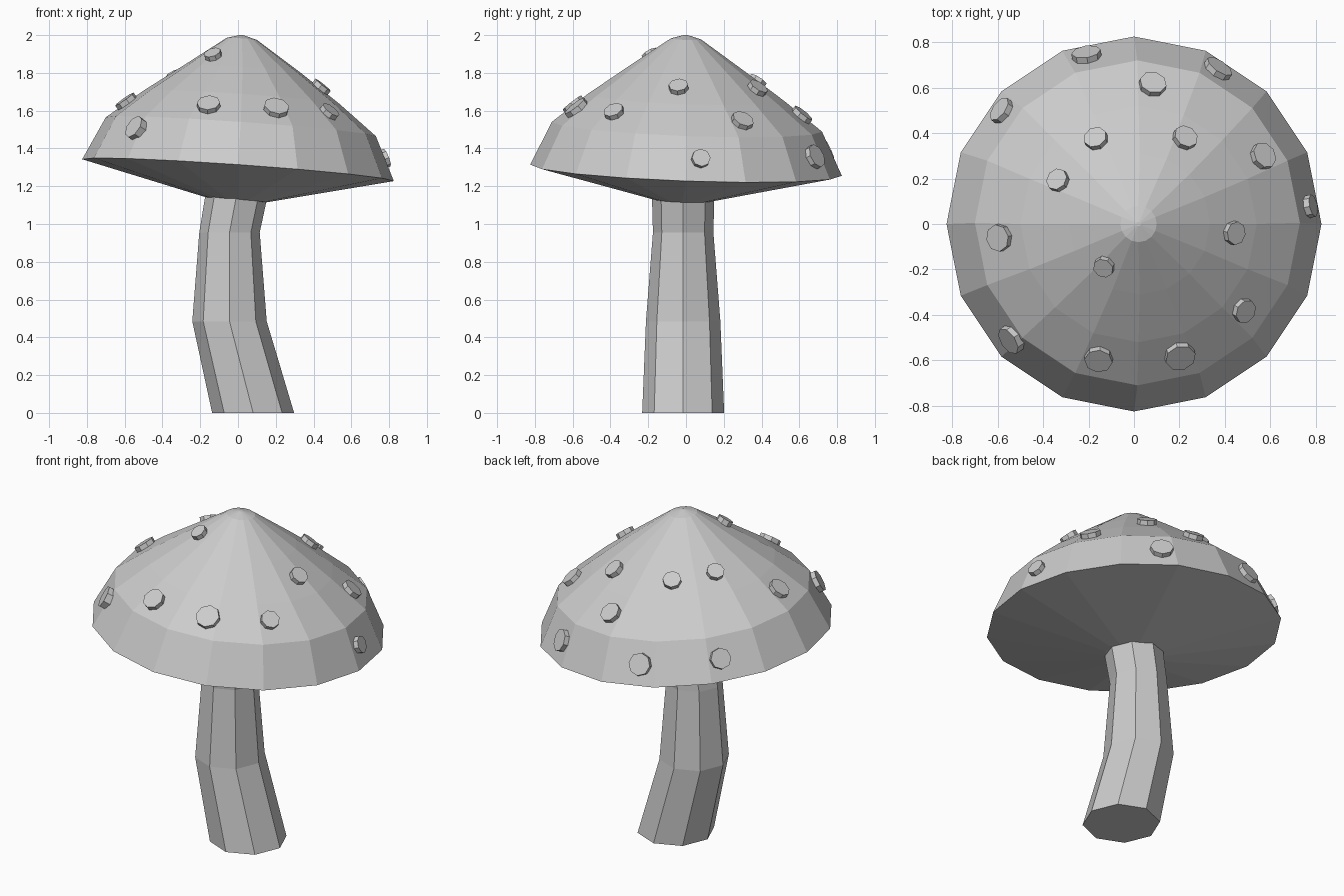
import bpy, bmesh, math
from mathutils import Vector
from mathutils.bvhtree import BVHTree

if "Cube" in bpy.data.objects:
    bpy.data.objects.remove(bpy.data.objects["Cube"], do_unlink=True)

grey = bpy.data.materials.new("light_grey")
grey.use_nodes = True
grey.diffuse_color = (0.6, 0.6, 0.6, 1)
grey.node_tree.nodes["Principled BSDF"].inputs["Base Color"].default_value = (0.6, 0.6, 0.6, 1)


def finish(name, bm):
    """Turn a bmesh into a flat-shaded object."""
    bmesh.ops.recalc_face_normals(bm, faces=bm.faces)
    mesh = bpy.data.meshes.new(name)
    bm.to_mesh(mesh)
    mesh.materials.append(grey)
    obj = bpy.data.objects.new(name, mesh)
    bpy.context.collection.objects.link(obj)
    return obj


def loft(rings, sides, tilt=(0, 0)):
    """Join rings (x, y, z, radius); tilt lowers z along x and y."""
    bm = bmesh.new()
    loops = []
    for cx, cy, z, r in rings:
        loop = []
        for i in range(sides):
            a = math.tau * i / sides
            x, y = r * math.cos(a), r * math.sin(a)
            loop.append(bm.verts.new((cx + x, cy + y, z - tilt[0] * x - tilt[1] * y)))
        loops.append(loop)
    for low, high in zip(loops, loops[1:]):
        for i in range(sides):
            j = (i + 1) % sides
            bm.faces.new((low[i], low[j], high[j], high[i]))
    # close both ends
    bm.faces.new(loops[0][::-1])
    bm.faces.new(loops[-1])
    bmesh.ops.recalc_face_normals(bm, faces=bm.faces)
    return bm


# bent stem
stem = loft([(0.08, -0.015, 0, 0.217), (-0.045, -0.015, 0.485, 0.197),
             (-0.045, -0.015, 0.955, 0.16), (-0.01, -0.015, 1.14, 0.165),
             (0.01, -0.015, 1.24, 0.165)], 8)
finish("stem", stem)

# tilted cap with a shallow underside
cap = loft([(0, -0.02, 1.125, 0.15), (0, 0, 1.285, 0.825), (0.015, 0.005, 1.515, 0.715),
            (0.02, 0, 1.67, 0.52), (0.025, 0, 1.82, 0.31), (0.02, 0, 1.98, 0.08),
            (0.02, 0, 2.0, 0.01)], 16, (0.07, 0.036))
finish("cap", cap)
surface = BVHTree.FromBMesh(cap)

# raised spots: x, y, z, radius, each standing square to the cap
spots = [
    (-0.21, 0.75, 1.39, 0.065), (0.375, 0.69, 1.36, 0.065), (0.085, 0.625, 1.59, 0.06),
    (-0.585, 0.5, 1.43, 0.06), (-0.17, 0.38, 1.76, 0.052), (0.225, 0.38, 1.72, 0.055),
    (0.57, 0.3, 1.55, 0.06), (-0.35, 0.205, 1.81, 0.05), (0.785, 0.08, 1.35, 0.05),
    (0.445, -0.04, 1.73, 0.052), (-0.59, -0.06, 1.645, 0.06), (-0.13, -0.185, 1.89, 0.046),
    (0.5, -0.39, 1.615, 0.054), (-0.515, -0.49, 1.49, 0.065), (-0.155, -0.59, 1.625, 0.062),
    (0.205, -0.59, 1.625, 0.068)]
for i, (x, y, z, r) in enumerate(spots):
    point, normal, _, _ = surface.find_nearest(Vector((x, y, z)))
    bm = bmesh.new()
    bmesh.ops.create_cone(bm, cap_ends=True, segments=8, radius1=r, radius2=r, depth=0.056)
    spot = finish(f"spot_{i + 1}", bm)
    spot.location = point
    spot.rotation_euler = normal.to_track_quat("Z", "Y").to_euler()
